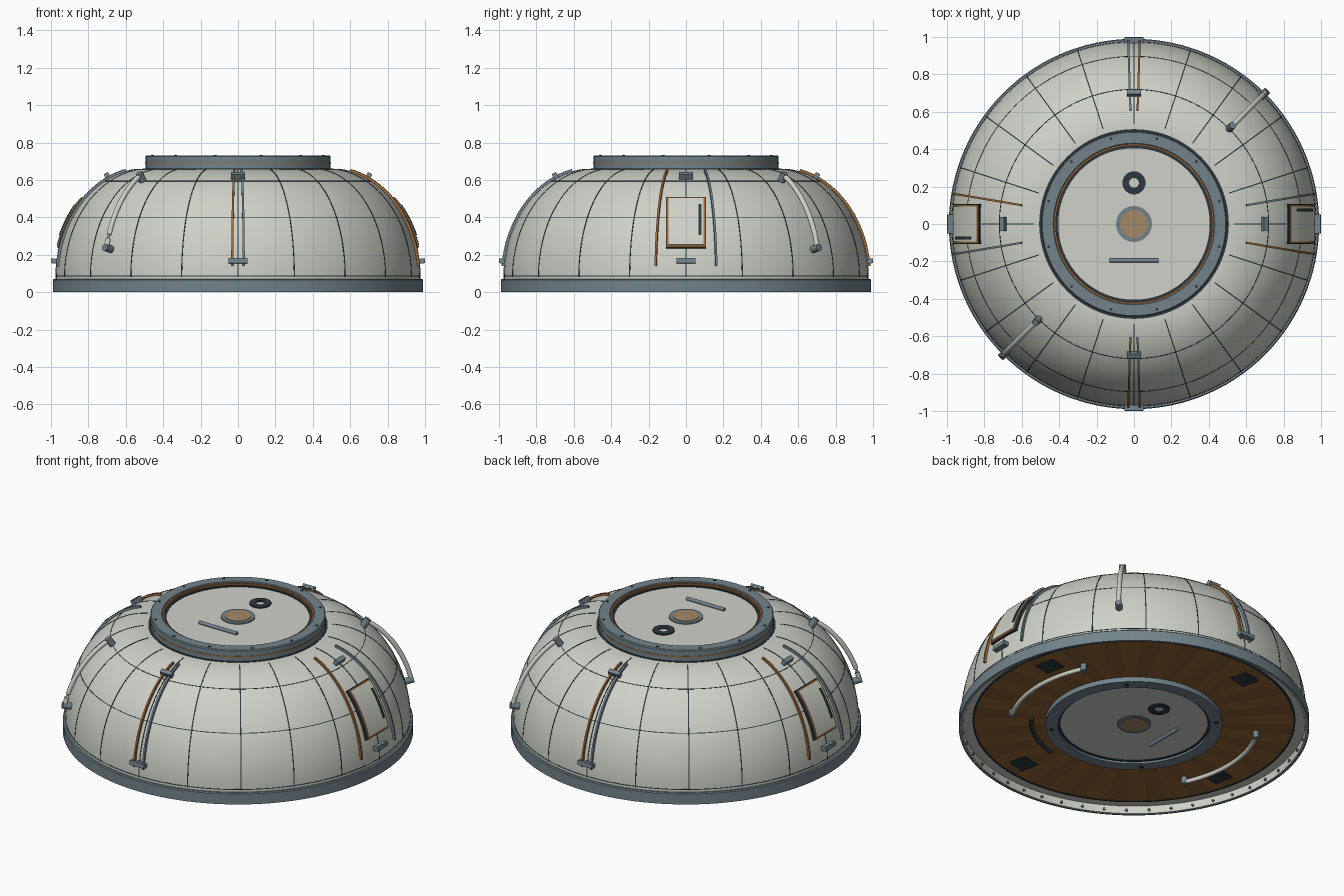
import bpy, bmesh, math
from math import sin, cos, pi, asin, radians
from mathutils import Vector

cube = bpy.data.objects.get("Cube")
if cube:
    bpy.data.objects.remove(cube, do_unlink=True)


def material(name, r, g, b):
    m = bpy.data.materials.new(name)
    m.use_nodes = True
    m.diffuse_color = (r, g, b, 1)
    m.node_tree.nodes["Principled BSDF"].inputs["Base Color"].default_value = (r, g, b, 1)
    return m


WHITE = material("warm white", .62, .64, .58)
SLATE = material("slate grey", .17, .23, .26)
DARK = material("dark slate", .025, .04, .05)
BROWN = material("copper brown", .32, .14, .04)
SHADE = material("deep brown", .26, .115, .035)
TAN = material("tan", .36, .25, .14)


def skin(name, rows, mats, wrap_rows=False, wrap_cols=True, caps=False, rule=None):
    """Skin a grid of points into one object."""
    bm = bmesh.new()
    vs = [[bm.verts.new(p) for p in row] for row in rows]
    nr, nc = len(vs), len(vs[0])
    for i in range(nr if wrap_rows else nr - 1):
        for j in range(nc if wrap_cols else nc - 1):
            a, b = vs[i], vs[(i + 1) % nr]
            k = (j + 1) % nc
            f = bm.faces.new((a[j], a[k], b[k], b[j]))
            f.material_index = rule(i) if rule else 0
    if caps:
        bm.faces.new(vs[0])
        bm.faces.new(vs[-1])
    bmesh.ops.remove_doubles(bm, verts=bm.verts, dist=1e-5)
    bmesh.ops.recalc_face_normals(bm, faces=bm.faces)
    for f in bm.faces:
        f.smooth = True
    for e in bm.edges:
        e.smooth = len(e.link_faces) == 2 and e.calc_face_angle(0) < .6
    me = bpy.data.meshes.new(name)
    bm.to_mesh(me)
    bm.free()
    for m in mats:
        me.materials.append(m)
    ob = bpy.data.objects.new(name, me)
    bpy.context.collection.objects.link(ob)
    return ob


def lathe(name, profile, mats, n=96, closed=True, at=(0, 0), rule=None):
    rows = [[(at[0] + r * cos(2 * pi * i / n), at[1] + r * sin(2 * pi * i / n), z)
             for r, z in profile] for i in range(n)]
    return skin(name, rows, mats, True, closed, rule=rule)


def ring(name, r0, r1, z0, z1, mat, n=96, at=(0, 0)):
    return lathe(name, [(r0, z0), (r1, z0), (r1, z1), (r0, z1)], [mat], n, at=at)


def disc(name, r, z0, z1, mat, n=64, at=(0, 0), rule=None):
    mats = mat if isinstance(mat, list) else [mat]
    return lathe(name, [(0, z0), (r, z0), (r, z1), (0, z1)], mats, n, False, at, rule)


def tube(name, pts, r, mat, n=12):
    pts = [Vector(p) for p in pts]
    rows = []
    for i, p in enumerate(pts):
        d = (pts[min(i + 1, len(pts) - 1)] - pts[max(i - 1, 0)]).normalized()
        u = d.cross(Vector((0, 0, 1)) if abs(d.z) < .95 else Vector((1, 0, 0))).normalized()
        v = d.cross(u)
        rows.append([p + r * (cos(2 * pi * k / n) * u + sin(2 * pi * k / n) * v) for k in range(n)])
    return skin(name, rows, [mat], caps=True)


# Dome meridian: a quarter ellipse between base and collar
R0, RW, Z0, ZH = .5, .475, .08, .58


def t_at(z):
    return asin((z - Z0) / ZH)


def on_dome(a, t, h=0.0):
    n = Vector((cos(t) / RW, sin(t) / ZH)).normalized()
    r = R0 + RW * cos(t) + h * n.x
    return Vector((r * cos(a), r * sin(a), Z0 + ZH * sin(t) + h * n.y))


def strip(name, a, t0, t1, w, h, mat, side=0.0, steps=16):
    """Raised band that follows the dome along a meridian."""
    s = Vector((-sin(a), cos(a), 0))
    rows = []
    for i in range(steps + 1):
        t = t0 + (t1 - t0) * i / steps
        rows.append([on_dome(a, t, hh) + s * (side + ww)
                     for ww, hh in ((-w / 2, -.015), (w / 2, -.015), (w / 2, h), (-w / 2, h))])
    return skin(name, rows, [mat], caps=True)


# Dome shell
arc = [(R0 + RW * cos(i * pi / 48), Z0 + ZH * sin(i * pi / 48)) for i in range(25)]
lathe("dome_shell", [(0, .055), (.975, .055)] + arc + [(0, Z0 + ZH)], [WHITE], 120, False)

# Panel seams: meridians and hoops
for k in range(20):
    strip("meridian_seam", k * pi / 10, 0, 1.5, .006, .0015, DARK, steps=24)
for z in (.086, .4, .594):
    t = t_at(z)
    sec = [on_dome(0, t + d, h) for d, h in ((-.004, -.01), (.004, -.01), (.004, .0012), (-.004, .0012))]
    lathe("hoop_seam", [(p.x, p.z) for p in sec], [DARK], 120)

# Base ring with pale liner and bolts
lathe("base_ring", [(.98, 0), (.99, 0), (.99, .065), (.985, .07), (.96, .07), (.96, .06), (.98, .06)],
      [SLATE], 120)
lathe("base_liner", [(.98, .002), (.972, .002), (.972, .05), (.9, .05), (.9, .06), (.98, .06)], [WHITE], 120)
for k in range(48):
    a = k * pi / 24
    d = Vector((cos(a), sin(a), 0))
    tube("liner_bolt", [d * .975 + Vector((0, 0, .022)), d * .962 + Vector((0, 0, .022))], .008, SLATE, 6)

# Rails, brackets and hatches on the four sides
for k in range(4):
    a = k * pi / 2
    spread = radians(9.5 if k % 2 == 0 else 1.8)
    lo, hi = t_at(.14), t_at(.645)
    strip("copper_rail", a - spread, lo, hi, .011, .014, BROWN, steps=24)
    strip("slate_rail", a + spread, lo, hi, .011, .014, SLATE, steps=24)
    strip("lower_bracket", a, t_at(.165) - .022, t_at(.165) + .022, .1, .03, SLATE, steps=2)
    strip("upper_bracket", a, t_at(.61) - .025, t_at(.61) + .025, .075, .03, SLATE, steps=2)
    if k % 2 == 0:
        strip("hatch_gasket", a, t_at(.234), t_at(.506), .216, .006, DARK)
        strip("hatch_frame", a, t_at(.238), t_at(.502), .206, .012, BROWN)
        strip("hatch_door", a, t_at(.25), t_at(.495), .186, .015, WHITE)
        strip("hatch_latch", a, t_at(.3), t_at(.46), .016, .019, DARK, side=.075)

# Curved handrails on two diagonals
for a in (pi / 4, 5 * pi / 4):
    t0, t1 = .26, 1.09
    tube("side_handrail", [on_dome(a, t0 + (t1 - t0) * i / 20, .036) for i in range(21)], .014, WHITE)
    for t in (t0, t1):
        tube("handrail_foot", [on_dome(a, t, -.01), on_dome(a, t, .05)], .02, SLATE)

# Top collar and lid
ring("collar_gasket", .4, .507, .645, .662, DARK)
lathe("collar", [(.428, .65), (.495, .65), (.495, .725), (.49, .73), (.432, .73), (.428, .726)], [SLATE])
ring("collar_band", .48, .4965, .687, .694, BROWN)
ring("collar_copper_ring", .418, .429, .65, .722, BROWN)
ring("lid_gasket", .405, .419, .65, .712, DARK)
disc("lid", .409, .65, .706, WHITE, 96)
for k in range(12):
    a = k * pi / 6 + pi / 12
    disc("collar_bolt", .008, .725, .733, DARK, 8, (.472 * cos(a), .472 * sin(a)))


# Lid fittings, shared by the top lid and the underside lid
def fittings(z, up, bar_from, bar_to):
    disc("port_rim", .096, z - .004, z + up * .008, SLATE, 48)
    disc("port_glass", .074, z, z + up * .011, TAN, 48)
    ring("valve_ring", .026, .062, z - .004, z + up * .008, DARK, 32, (0, .22))
    tube("lid_bar", [bar_from + (z + up * .008,), bar_to + (z + up * .008,)], .011, SLATE)


fittings(.706, 1, (-.13, -.195), (.13, -.195))

# Underside floor, fanned in two browns
disc("floor", .906, .044, .06, [BROWN, SHADE], 96, rule=lambda i: i // 2 % 2)
ring("floor_edge", .902, .912, .041, .06, DARK)
ring("under_collar", .43, .5, .014, .05, SLATE)
ring("under_gasket", .416, .431, .026, .05, DARK)
disc("under_lid", .42, .03, .05, WHITE, 96)
fittings(.03, -1, (-.22, -.12), (-.22, .12))
for k in range(4):
    a = pi / 4 + k * pi / 2
    disc("under_bolt", .012, .008, .02, DARK, 8, (.466 * cos(a), .466 * sin(a)))
    # Vent plates set into the floor
    b = radians(12.7) + k * pi / 2
    u, v = Vector((cos(b), sin(b), 0)), Vector((-sin(b), cos(b), 0))
    rows = [[u * (.785 + x) + v * y + Vector((0, 0, z)) for x, y in
             ((-.055, -.06), (.055, -.06), (.055, .06), (-.055, .06))] for z in (.039, .048)]
    skin("floor_vent", rows, [DARK], caps=True)


def floor_arc(r, a0, a1, z):
    return [(r * cos(radians(a0 + (a1 - a0) * i / 20)), r * sin(radians(a0 + (a1 - a0) * i / 20)), z)
            for i in range(21)]


# Underside handrails and cable arc
for turn in (0, 180):
    path = floor_arc(.7, turn - 30, turn + 26, .016)
    tube("floor_handrail", path, .013, WHITE)
    for x, y, z in (path[0], path[-1]):
        disc("floor_handrail_foot", .018, .002, .05, SLATE, 12, (x, y))
tube("floor_cable", floor_arc(.58, -76, -36, .04), .012, DARK)
